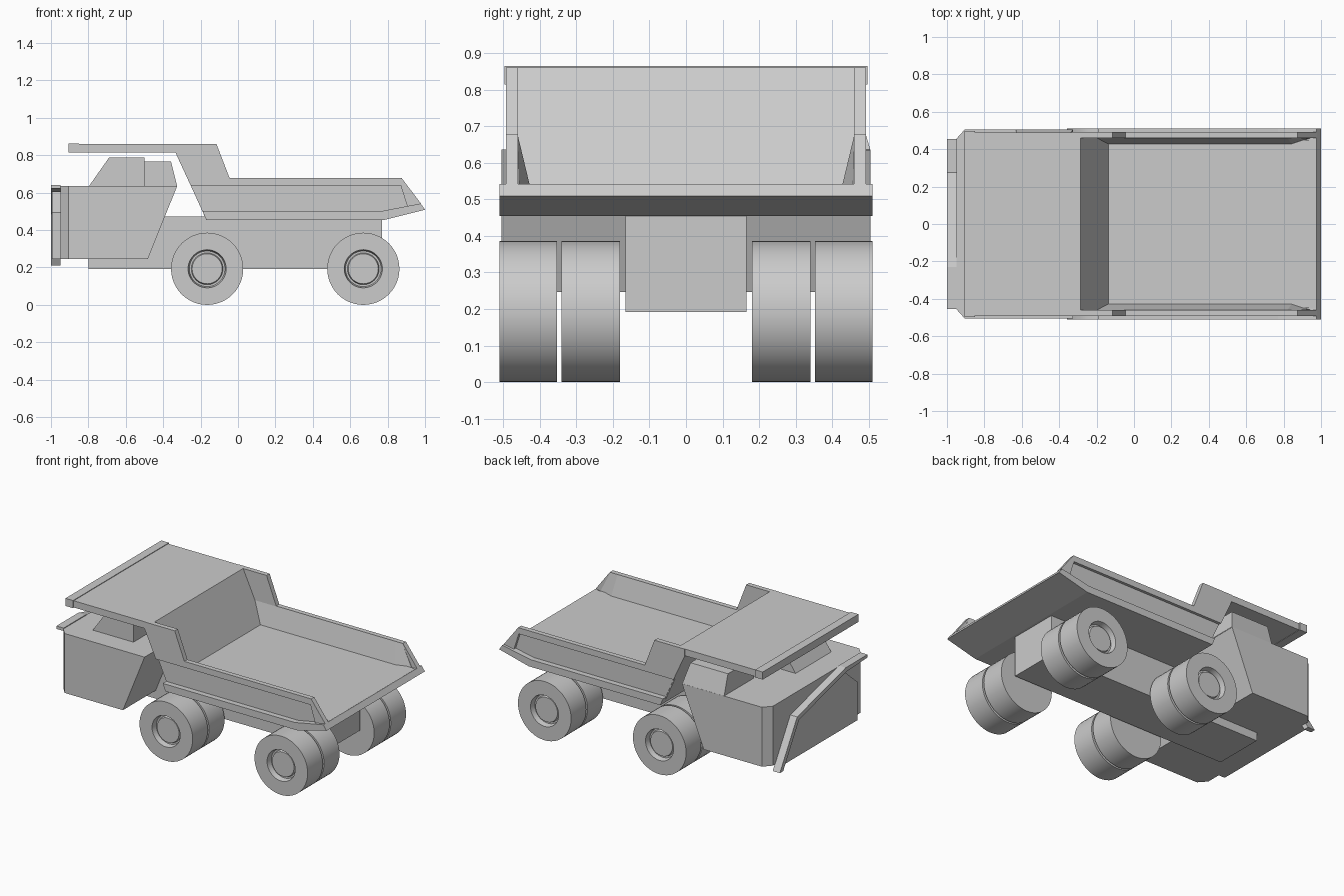
import bpy, bmesh
from math import sin, cos, tau

if "Cube" in bpy.data.objects:
    bpy.data.objects.remove(bpy.data.objects["Cube"])


def loft(name, sections, smooth=False):
    """Skin a list of closed loops with equal point counts and cap both ends."""
    bm = bmesh.new()
    rings = [[bm.verts.new(p) for p in s] for s in sections]
    n = len(rings[0])
    for a, b in zip(rings, rings[1:]):
        for i in range(n):
            j = (i + 1) % n
            bm.faces.new((a[i], a[j], b[j], b[i]))
    bm.faces.new(rings[0])
    bm.faces.new(rings[-1])
    bmesh.ops.recalc_face_normals(bm, faces=bm.faces)
    me = bpy.data.meshes.new(name)
    bm.to_mesh(me)
    bm.free()
    ob = bpy.data.objects.new(name, me)
    bpy.context.collection.objects.link(ob)
    if smooth:
        bpy.ops.object.select_all(action='DESELECT')
        ob.select_set(True)
        bpy.context.view_layer.objects.active = ob
        bpy.ops.object.shade_smooth_by_angle()
    return ob


def side_profile(name, pts, y0, y1):
    """Extrude an x-z outline between two y positions."""
    return loft(name, [[(x, y, z) for x, z in pts] for y in (y0, y1)])


def front_profile(name, pts, x0, x1):
    """Extrude a y-z outline between two x positions."""
    return loft(name, [[(x, y, z) for y, z in pts] for x in (x0, x1)])


def lathe(name, x, z, profile, segs=48):
    """Revolve (radius, y) points around an axis along y."""
    return loft(name, [[(x + r * cos(tau * i / segs), y, z + r * sin(tau * i / segs))
                        for i in range(segs)] for r, y in profile], True)


# Chassis
side_profile("chassis", [(-.8, .192), (.77, .192), (.77, .465), (-.17, .465),
                         (-.17, .473), (-.5, .473), (-.8, .4)], -.165, .165)

# Wheels, in pairs on both ends of two axles
R = .193
for label, x in (("front", -.165), ("rear", .67)):
    for side, s in (("near", -1), ("far", 1)):
        for pos, y0, y1 in (("inner", .18, .34), ("outer", .353, .51)):
            prof = [(.08, y1 - .02), (.085, y1 - .035), (.095, y1 - .035), (.102, y1),
                    (R, y1), (R, y0)]
            lathe(f"{label}_{side}_{pos}_wheel", x, R, [(r, s * y) for r, y in prof])


# Engine and cab body with chamfered front corners and a sloped back
def body_outline(back, z):
    return [(-.95, -.455, z), (-.905, -.505, z), (back, -.505, z),
            (back, .505, z), (-.905, .505, z), (-.95, .455, z)]


loft("cab_body", [body_outline(-.482, .246), body_outline(-.325, .636)])


# Raised hood and driver cabin on the deck
def rect(x0, x1, y0, y1, z):
    return [(x0, y0, z), (x1, y0, z), (x1, y1, z), (x0, y1, z)]


loft("hood", [rect(-.8, -.5, -.37, 0, .63), rect(-.69, -.5, -.37, 0, .787)])
loft("cabin", [rect(-.63, -.325, .2, .505, .633), rect(-.63, -.358, .2, .465, .767)])

# Front stairway rising to a small landing, with the grille plate below it
front_profile("front_stairway", [(.455, .21), (.42, .21), (.255, .485), (-.235, .612),
                                 (-.455, .622), (-.455, .641), (-.23, .641), (.275, .51)],
              -1, -.948)
front_profile("grille_plate", [(.398, .246), (.257, .48), (-.23, .607), (-.36, .495),
                               (-.36, .246)], -.995, -.945)

# Dump bed: floor, base flange, headboard with canopy
side_profile("bed_floor", [(-.18, .48), (.8, .48), (.99, .515), (.975, .542),
                           (-.16, .542)], -.45, .45)
side_profile("bed_base", [(-.17, .455), (.785, .455), (1, .509), (.977, .542),
                          (.77, .502), (-.19, .502)], -.51, .51)
side_profile("headboard", [(-.335, .82), (-.172, .46), (-.1, .46), (-.137, .542),
                           (-.285, .86), (-.335, .86)], -.472, .472)
side_profile("canopy", [(-.9, .816), (-.335, .816), (-.3, .74), (-.24, .76),
                        (-.285, .86), (-.9, .86)], -.49, .49)
side_profile("canopy_lip", [(-.905, .814), (-.85, .814), (-.85, .864), (-.905, .864)],
             -.497, .497)

# Bed sides: top rail with rear post, and a recessed panel with a leaning inner face
rail = [(-.253, .638), (-.335, .816), (-.335, .86), (-.115, .86), (-.045, .678),
        (.875, .678), (.978, .542), (.905, .527), (.87, .638)]


def panel_section(x_low, x_top, low, s):
    return [(x_low, s * low, .5), (x_low, s * .474, .5),
            (x_top, s * .474, .675), (x_top, s * .46, .675)]


for side, s in (("near", -1), ("far", 1)):
    side_profile(side + "_bed_rail", rail, s * .46, s * .492)
    loft(side + "_bed_panel", [panel_section(-.185, -.262, .418, s),
                               panel_section(.85, .82, .418, s),
                               panel_section(.96, .872, .455, s)])
